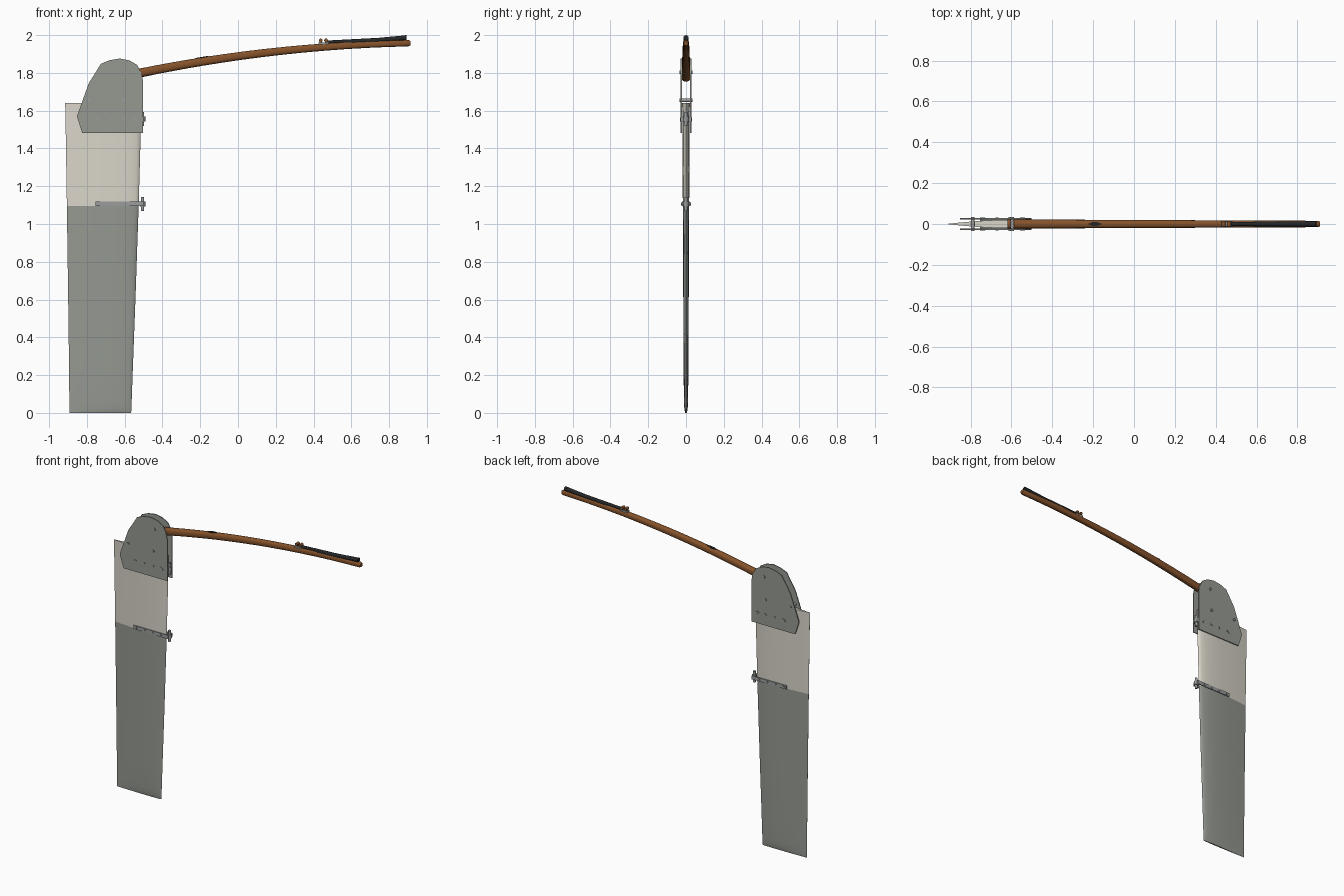
import bpy, bmesh, math
from mathutils import Vector

if "Cube" in bpy.data.objects:
    bpy.data.objects.remove(bpy.data.objects["Cube"])


def material(name, r, g, b):
    m = bpy.data.materials.new(name)
    m.diffuse_color = (r, g, b, 1)
    m.use_nodes = True
    m.node_tree.nodes["Principled BSDF"].inputs["Base Color"].default_value = m.diffuse_color
    return m


WHITE = material("off white", 0.70, 0.67, 0.59)
GREY = material("warm grey", 0.30, 0.32, 0.285)
STEEL = material("steel", 0.33, 0.34, 0.34)
WOOD = material("varnished wood", 0.235, 0.085, 0.024)
BLACK = material("black", 0.017, 0.019, 0.02)


def finish(name, bm, mats, smooth=True, angle=35):
    bmesh.ops.recalc_face_normals(bm, faces=bm.faces)
    me = bpy.data.meshes.new(name)
    bm.to_mesh(me)
    bm.free()
    ob = bpy.data.objects.new(name, me)
    bpy.context.collection.objects.link(ob)
    for m in mats:
        me.materials.append(m)
    if smooth:
        bpy.ops.object.select_all(action='DESELECT')
        ob.select_set(True)
        bpy.context.view_layer.objects.active = ob
        bpy.ops.object.shade_smooth_by_angle(angle=math.radians(angle))
    return ob


def loft(name, rings, mats, angle=35):
    """Skin closed rings of points and cap both ends."""
    bm = bmesh.new()
    vs = [[bm.verts.new(p) for p in r] for r in rings]
    n = len(vs[0])
    for a, b in zip(vs, vs[1:]):
        for i in range(n):
            bm.faces.new((a[i], a[(i + 1) % n], b[(i + 1) % n], b[i]))
    bm.faces.new(vs[0])
    bm.faces.new(vs[-1])
    return finish(name, bm, mats, angle=angle)


def rod(name, a, b, r, mat, r2=None, sides=16):
    """Cylinder or cone from point a to point b."""
    a, b = Vector(a), Vector(b)
    bm = bmesh.new()
    bmesh.ops.create_cone(bm, cap_ends=True, segments=sides, radius1=r,
                          radius2=r if r2 is None else r2, depth=(b - a).length)
    ob = finish(name, bm, [mat])
    ob.location = (a + b) / 2
    ob.rotation_mode = 'QUATERNION'
    ob.rotation_quaternion = (b - a).to_track_quat('Z', 'Y')
    return ob


def plate(name, outline, y0, y1, mat):
    """Extrude an (x, z) outline between two y values."""
    bm = bmesh.new()
    f = bm.faces.new([bm.verts.new((x, y0, z)) for x, z in outline])
    ext = bmesh.ops.extrude_face_region(bm, geom=[f])
    bmesh.ops.translate(bm, vec=(0, y1 - y0, 0),
                        verts=[v for v in ext['geom'] if isinstance(v, bmesh.types.BMVert)])
    return finish(name, bm, [mat], smooth=False)


def box(name, x0, x1, y0, y1, z0, z1, mat):
    return plate(name, [(x0, z0), (x1, z0), (x1, z1), (x0, z1)], y0, y1, mat)


# Blade: symmetric foil sections, blunt edge right, thin edge left
def foil(z, lead, trail, half):
    stations = [(1 - math.cos(math.pi * i / 14)) / 2 for i in range(15)]
    def h(t):
        return half * 10 * (0.2969 * math.sqrt(t) - 0.126 * t - 0.3516 * t * t
                            + 0.2843 * t ** 3 - 0.1015 * t ** 4)
    pts = [(lead + (trail - lead) * t, h(t), z) for t in stations]
    return pts + [(x, -y, z) for x, y, z in reversed(pts[1:])]


SECTIONS = [(0, -.566, -.892, .004), (.008, -.565, -.892, .0065), (.025, -.564, -.892, .009),
            (.06, -.563, -.893, .011), (.2, -.558, -.894, .0125), (.6, -.543, -.899, .0145),
            (1.095, -.526, -.906, .017), (1.48, -.515, -.912, .019), (1.64, -.512, -.915, .020)]
blade = loft("rudder_blade", [foil(*s) for s in SECTIONS], [GREY, WHITE], angle=40)
for f in blade.data.polygons:
    f.material_index = 1 if f.center.z > 1.095 else 0

# Head cheek plates, one on each side
CHEEK = [(-.825, 1.483), (-.502, 1.483), (-.502, 1.755), (-.512, 1.80), (-.533, 1.842),
         (-.575, 1.866), (-.625, 1.876), (-.68, 1.867), (-.726, 1.848), (-.79, 1.745),
         (-.853, 1.57)]
for side, s in (("front", -1), ("back", 1)):
    plate(f"{side}_cheek_plate", CHEEK, s * .0225, s * .0285, GREY)

# Bolts through the cheeks
for i, (x, z) in enumerate([(-.596, 1.804), (-.79, 1.655), (-.606, 1.655)]):
    rod(f"cheek_bolt_{i}", (x, -.035, z), (x, .035, z), .009, STEEL, sides=12)
for i, (x, z) in enumerate([(-.747, 1.55), (-.738, 1.557), (-.672, 1.555),
                            (-.606, 1.555), (-.55, 1.557), (-.541, 1.55)]):
    rod(f"strap_bolt_{i}", (x, -.033, z), (x, .033, z), .0075, STEEL, sides=12)

# Lower and upper pintle fittings: side straps, front bridge and pin
for name, z, left in (("lower", 1.106, -.755), ("upper", 1.555, -.74)):
    for s in (-1, 1):
        box(f"{name}_pintle_strap", left, -.50, s * .0165, s * .0222, z - .012, z + .012, STEEL)
        if name == "lower":
            for k in range(4):
                x = -.735 + k * .06
                rod("lower_strap_screw", (x, s * .015, z), (x, s * .0275, z), .007, STEEL, sides=10)
    box(f"{name}_pintle_bridge", -.514, -.502, -.0222, .0222, z - .012, z + .012, STEEL)
    rod(f"{name}_pintle_pin", (-.505, 0, z - .037), (-.505, 0, z + .037), .0085, STEEL)
    rod(f"{name}_pintle_collar", (-.505, 0, z - .013), (-.505, 0, z + .013), .014, STEEL)

# Tiller: gently arched, tapering, softly squared section
def tiller_ring(x, z, r):
    ring = []
    for i in range(24):
        a = 2 * math.pi * i / 24
        c, s = math.cos(a), math.sin(a)
        ring.append((x, math.copysign(abs(c) ** .8, c) * r * .92,
                     z + math.copysign(abs(s) ** .8, s) * r))
    return ring


def tiller_z(x):
    return 1.888 + .1365 * x - .066 * x * x


RINGS = []
for i in range(15):
    x = -.62 + i * (.90 + .62) / 14
    RINGS.append(tiller_ring(x, tiller_z(x), .0245 - .0075 * i / 14))
RINGS.append(tiller_ring(.912, tiller_z(.912), .012))
loft("tiller", RINGS, [WOOD], angle=50)

# Small dark inlay on top of the tiller
zt = tiller_z(-.19) + .0215
inlay = [(-.225, 0), (-.205, -.009), (-.18, -.009), (-.155, 0), (-.18, .009), (-.205, .009)]
loft("tiller_inlay", [[(x, y, zt + dz + (x + .19) * .16) for x, y in inlay]
                      for dz in (-.004, .0035)], [BLACK])

# Swivel joint for the extension
zj = tiller_z(.45) + .018
box("joint_base", .425, .478, -.013, .013, zj - .004, zj + .006, STEEL)
for x in (.438, .466):
    rod("joint_post", (x, 0, zj), (x, 0, zj + .026), .006, BLACK)
    rod("joint_knuckle", (x, -.013, zj + .018), (x, .013, zj + .018), .010, WOOD, sides=12)

# Tiller extension with a thicker grip at its end
rod("extension_tube", (.466, 0, zj + .008), (.80, 0, 1.977), .009, BLACK, r2=.0115)
rod("extension_grip", (.56, 0, 1.9575), (.885, 0, 1.9852), .011, BLACK, r2=.0135)
rod("extension_cap", (.875, 0, 1.9845), (.892, 0, 1.986), .0138, BLACK)
# Clip holding the extension to the tiller
box("extension_clip", .862, .878, -.008, .008, 1.955, 1.985, BLACK)
